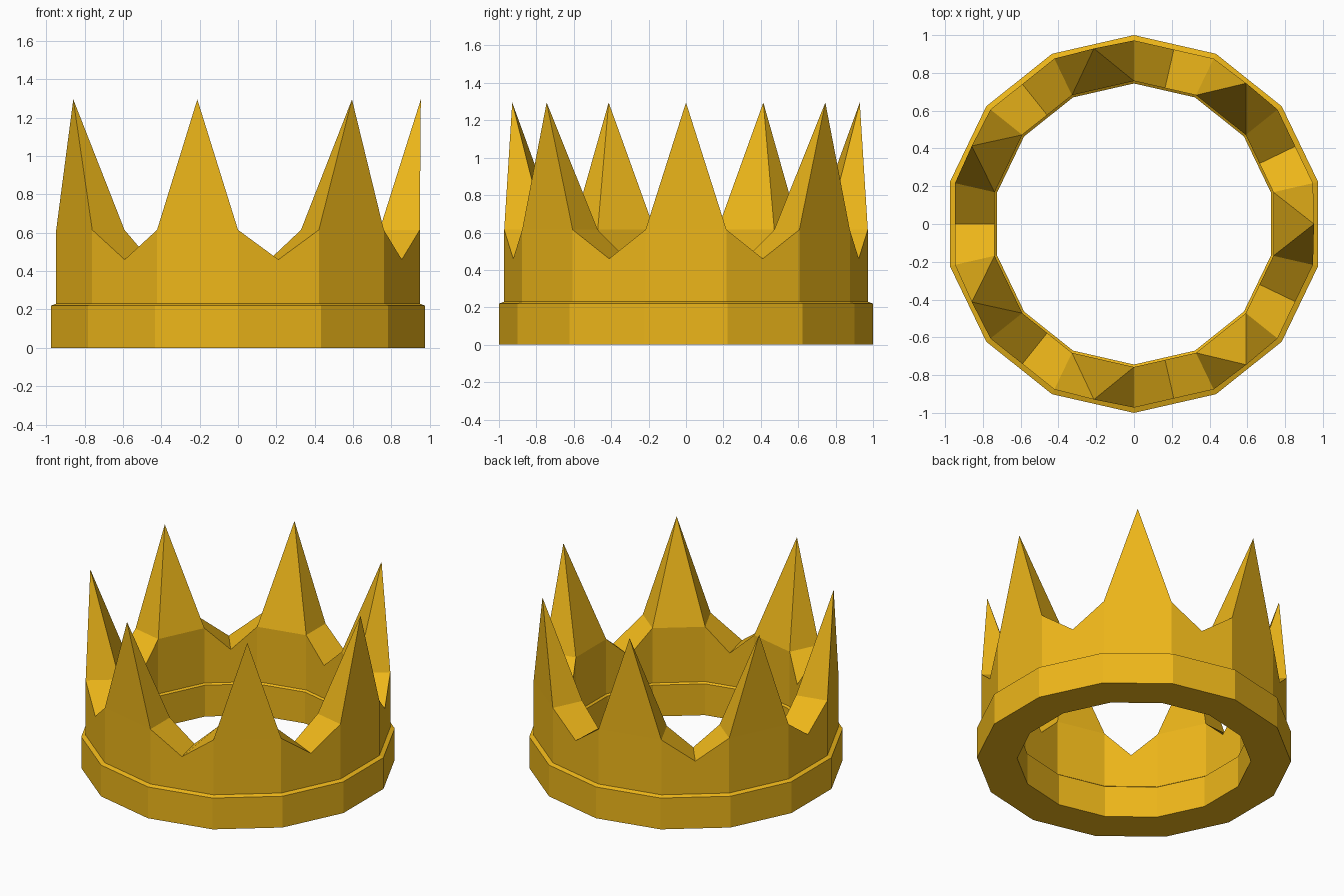
import bpy, bmesh, math

if "Cube" in bpy.data.objects:
    bpy.data.objects.remove(bpy.data.objects["Cube"])

SIDES = 14
STEP = 2 * math.pi / SIDES
R_OUT, R_IN = 0.972, 0.757        # upper wall radii
SHOULDER, VALLEY, TIP = 0.615, 0.46, 1.295

bm = bmesh.new()


def vert(r, angle, z):
    return bm.verts.new((r * math.cos(angle), r * math.sin(angle), z))


def ring(r, z):
    return [vert(r, (i - 0.5) * STEP, z) for i in range(SIDES)]


# Rings from the inner shoulder, down around the base band, to the outer shoulder
profile = [(R_IN, SHOULDER), (R_IN, 0.23), (0.744, 0.22), (0.744, 0),
           (1.0, 0), (1.0, 0.22), (R_OUT, 0.23), (R_OUT, SHOULDER)]
rings = [ring(r, z) for r, z in profile]

for i in range(SIDES):
    j = (i + 1) % SIDES
    # Base band, ledges and underside
    for a, b in zip(rings[1:6], rings[2:7]):
        bm.faces.new((a[i], a[j], b[j], b[i]))
    it, ib, ob, ot = rings[0], rings[1], rings[6], rings[7]
    mid = i * STEP
    if i % 2 == 0:
        # Spike: a pyramid leaning onto the outer wall
        tip = vert(0.953, mid, TIP)
        bm.faces.new((ob[i], ob[j], ot[j], ot[i]))
        bm.faces.new((ib[j], ib[i], it[i], it[j]))
        for a, b in ((ot[i], ot[j]), (ot[j], it[j]), (it[j], it[i]), (it[i], ot[i])):
            bm.faces.new((a, b, tip))
    else:
        # V-shaped valley between spikes
        c = math.cos(STEP / 2)
        vo, vi = vert(R_OUT * c, mid, VALLEY), vert(R_IN * c, mid, VALLEY)
        for b, t, v in ((ob, ot, vo), (ib, it, vi)):
            bm.faces.new((b[i], b[j], v))
            bm.faces.new((b[i], v, t[i]))
            bm.faces.new((b[j], t[j], v))
        bm.faces.new((ot[i], vo, vi, it[i]))
        bm.faces.new((vo, ot[j], it[j], vi))

bmesh.ops.recalc_face_normals(bm, faces=bm.faces[:])
mesh = bpy.data.meshes.new("crown")
bm.to_mesh(mesh)
bm.free()

# Gold colour
gold = bpy.data.materials.new("gold")
gold.diffuse_color = (0.85, 0.47, 0.01, 1)
gold.use_nodes = True
gold.node_tree.nodes["Principled BSDF"].inputs["Base Color"].default_value = gold.diffuse_color
mesh.materials.append(gold)
crown = bpy.data.objects.new("crown", mesh)
bpy.context.collection.objects.link(crown)
